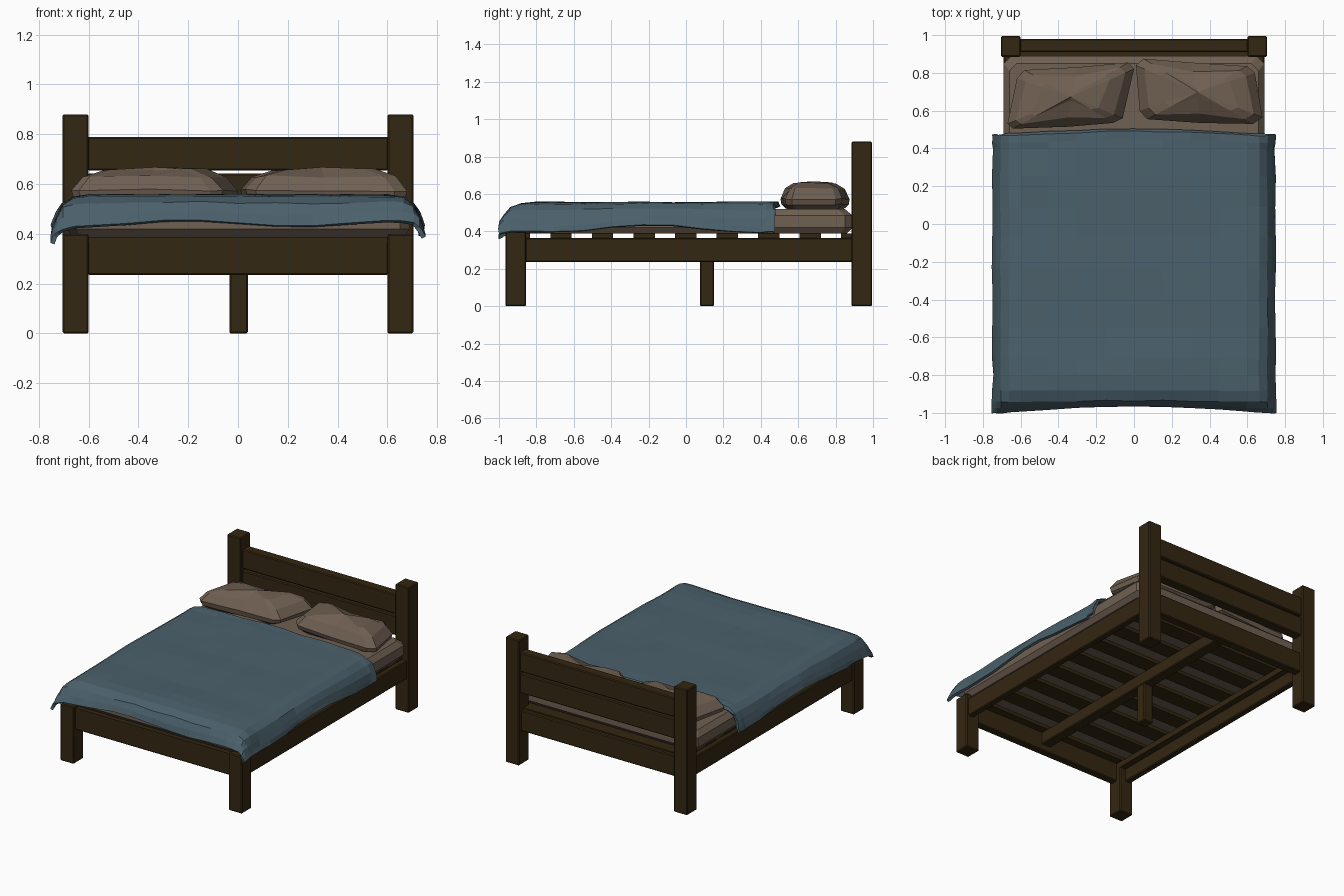
import bpy, bmesh, math, random
from mathutils import Vector

random.seed(4)
if "Cube" in bpy.data.objects:
    bpy.data.objects.remove(bpy.data.objects["Cube"])


def material(name, rgb):
    m = bpy.data.materials.new(name)
    m.use_nodes = True
    m.diffuse_color = (*rgb, 1)
    m.node_tree.nodes["Principled BSDF"].inputs["Base Color"].default_value = (*rgb, 1)
    return m


wood = material("dark wood", (0.034, 0.020, 0.006))
linen = material("beige linen", (0.160, 0.115, 0.083))
wool = material("slate blue wool", (0.070, 0.118, 0.148))


def finish(name, bm, mat):
    bmesh.ops.recalc_face_normals(bm, faces=bm.faces)
    me = bpy.data.meshes.new(name)
    bm.to_mesh(me)
    bm.free()
    me.materials.append(mat)
    ob = bpy.data.objects.new(name, me)
    bpy.context.collection.objects.link(ob)
    return ob


def box(name, xs, ys, zs, mat=wood, bevel=0.006):
    bm = bmesh.new()
    bmesh.ops.create_cube(bm, size=1)
    for v in bm.verts:
        v.co = [r[0] + (c + 0.5) * (r[1] - r[0]) for c, r in zip(v.co, (xs, ys, zs))]
    if bevel:
        bmesh.ops.bevel(bm, geom=bm.edges[:], offset=bevel, segments=1, affect='EDGES')
    return finish(name, bm, mat)


# Posts, side rails and bolts
for side, s in (("left", 1), ("right", -1)):
    post_x = sorted((s * 0.60, s * 0.705))
    box(side + "_head_post", post_x, (0.885, 0.995), (0, 0.88))
    box(side + "_foot_post", post_x, (-0.965, -0.855), (0, 0.40))
    box(side + "_side_rail", sorted((s * 0.645, s * 0.69)), (-0.86, 0.89), (0.235, 0.365))
    box(side + "_slat_ledge", sorted((s * 0.60, s * 0.648)), (-0.86, 0.89), (0.325, 0.365), bevel=0)

# Boards across the head and foot
for name, ys, zs in (("upper_headboard", (0.91, 0.98), (0.655, 0.79)),
                     ("lower_headboard", (0.91, 0.98), (0.505, 0.642)),
                     ("head_rail", (0.91, 0.97), (0.235, 0.38)),
                     ("foot_rail", (-0.945, -0.89), (0.235, 0.38))):
    box(name, (-0.605, 0.605), ys, zs)

# Centre support and slats
box("centre_beam", (-0.035, 0.04), (-0.89, 0.91), (0.275, 0.365))
box("centre_leg", (-0.035, 0.04), (0.075, 0.15), (0, 0.28))
for i in range(9):
    y = -0.89 + i * 0.222
    box(f"slat_{i + 1}", (-0.655, 0.655), (y - 0.057, y + 0.057), (0.365, 0.388), bevel=0)


def stacked(name, outline, levels, mat, jitter=0):
    """Rings of one outline, scaled about its centre and raised to each level."""
    bm = bmesh.new()
    centre = sum((Vector(p) for p in outline), Vector((0, 0))) / len(outline)
    rings = []
    for inset, z in levels:
        ring = []
        for p in outline:
            d = Vector(p) - centre
            q = centre + d * (1 - inset / d.length)
            ring.append(bm.verts.new((q.x, q.y, z + random.uniform(-jitter, jitter))))
        rings.append(ring)
    n = len(outline)
    for a, b in zip(rings, rings[1:]):
        for i in range(n):
            bm.faces.new((a[i], a[(i + 1) % n], b[(i + 1) % n], b[i]))
    for ring, z in ((rings[0], levels[0][1]), (rings[-1], levels[-1][1] + jitter * 2)):
        hub = bm.verts.new((centre.x, centre.y, z))
        for i in range(n):
            bm.faces.new((ring[i], ring[(i + 1) % n], hub))
    return finish(name, bm, mat)


# Mattress with clipped corners
mattress = [(-0.69, -0.90), (-0.65, -0.945), (0.65, -0.945), (0.69, -0.90),
            (0.69, 0.85), (0.65, 0.89), (-0.65, 0.89), (-0.69, 0.85)]
stacked("mattress", mattress, ((0.04, 0.388), (0, 0.42), (0, 0.485), (0.05, 0.52)), linen)

# Pillows, each lying slightly askew
pillow_levels = ((0.07, 0.515), (0.01, 0.545), (0, 0.575), (0.05, 0.63), (0.14, 0.658))
right_pillow = [(-0.67, 0.53), (-0.64, 0.505), (-0.35, 0.515), (-0.11, 0.535), (-0.06, 0.56),
                (0.0, 0.82), (-0.03, 0.855), (-0.3, 0.83), (-0.58, 0.815), (-0.62, 0.77)]
left_pillow = [(0.03, 0.60), (0.07, 0.555), (0.35, 0.535), (0.63, 0.53), (0.68, 0.565),
               (0.64, 0.80), (0.60, 0.835), (0.3, 0.855), (0.05, 0.875), (0.01, 0.84)]
stacked("right_pillow", right_pillow, pillow_levels, linen, 0.005)
stacked("left_pillow", left_pillow, pillow_levels, linen, 0.005)

# Blanket: sideways profile (x, drop) crossed with lengthwise profile (y, drop)
half = [(0.66, 0.01), (0.70, 0.035), (0.72, 0.075), (0.732, 0.11), (0.738, 0.135)]
across = ([(-x, d) for x, d in reversed(half)]
          + [(-0.6 + 0.15 * i, 0) for i in range(9)] + half)
along = ([(0.495, 0.02), (0.485, -0.015), (0.45, -0.02), (0.40, 0.0)]
         + [(0.25 - 0.16 * i, 0.002 * (i % 3)) for i in range(7)]
         + [(-0.80, 0.0), (-0.88, 0.008), (-0.93, 0.03), (-0.95, 0.07), (-0.962, 0.11)])
bm = bmesh.new()
grid = []
for y, dy in along:
    row = []
    for x, dx in across:
        hem = max(0, dx) / 0.135
        front = max(0, dy) / 0.11 if y < -0.85 else 0
        wave = 0.02 * math.sin(5.5 * y + 2.6)
        drop = max(dx, dy) + 0.3 * min(dx, max(0, dy)) - hem * wave
        drop += front * 0.012 * math.sin(7 * x)
        px = x + math.copysign(hem * 0.008 * math.sin(8 * y), x)
        py = y - front * 0.035 * (x / 0.7) ** 2 + 0.012 * math.cos(4 * x) * (y > 0.4) - 0.01 * (y > 0.4)
        j = random.uniform(-0.003, 0.003)
        row.append(bm.verts.new((px + j, py + j, 0.55 - drop + j)))
    grid.append(row)
for a, b in zip(grid, grid[1:]):
    for i in range(len(a) - 1):
        bm.faces.new((a[i], b[i], b[i + 1], a[i + 1]))
blanket = finish("blanket", bm, wool)
if blanket.data.polygons[len(blanket.data.polygons) // 2].normal.z < 0:
    blanket.data.flip_normals()
thick = blanket.modifiers.new("thickness", 'SOLIDIFY')
thick.thickness = 0.018
thick.offset = -0.2
